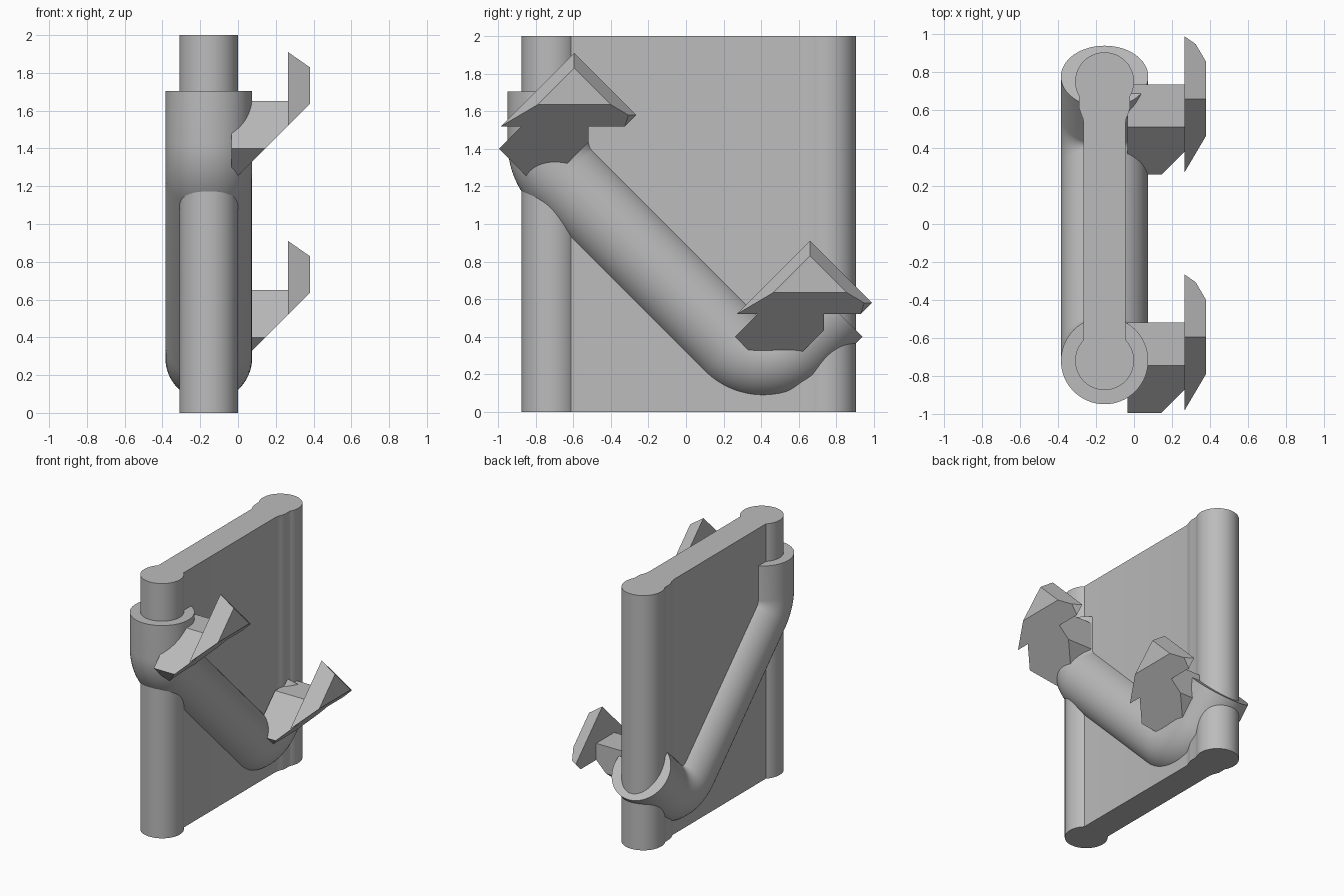
import bpy, bmesh, math
from mathutils import Vector

if "Cube" in bpy.data.objects:
    bpy.data.objects.remove(bpy.data.objects["Cube"])

grey = bpy.data.materials.new("plain grey")
grey.diffuse_color = (0.5, 0.5, 0.5, 1)
grey.use_nodes = True
grey.node_tree.nodes["Principled BSDF"].inputs["Base Color"].default_value = grey.diffuse_color
CX = -0.155  # centre plane of panel and tube


def finish(name, bm, smooth=False):
    bmesh.ops.remove_doubles(bm, verts=bm.verts, dist=1e-5)
    bmesh.ops.recalc_face_normals(bm, faces=bm.faces)
    me = bpy.data.meshes.new(name)
    bm.to_mesh(me)
    bm.free()
    me.materials.append(grey)
    ob = bpy.data.objects.new(name, me)
    bpy.context.collection.objects.link(ob)
    if smooth:
        bpy.ops.object.select_all(action='DESELECT')
        ob.select_set(True)
        bpy.context.view_layer.objects.active = ob
        bpy.ops.object.shade_smooth_by_angle(angle=math.radians(30))
    return ob


def loft(bm, rings):
    """Skin a list of equal-length rings and cap both ends."""
    vs = [[bm.verts.new(p) for p in r] for r in rings]
    n = len(vs[0])
    for a, b in zip(vs, vs[1:]):
        for i in range(n):
            j = (i + 1) % n
            bm.faces.new((a[i], a[j], b[j], b[i]))
    bm.faces.new(vs[0])
    bm.faces.new(vs[-1])


# panel with a round post along each edge, extruded from its plan outline
r, half, n = 0.155, 0.11, 32
a = math.asin(half / r)
half_plan = []
for i in range(n + 1):  # front post, from its nose round to the slab
    t = (math.pi - a) * i / n
    half_plan.append((r * math.sin(t), -0.72 - r * math.cos(t)))
# back post, whose neck flares smoothly into the slab
half_plan += [(0.11, 0.53), (0.114, 0.555), (0.124, 0.58), (0.134, 0.61)]
for i in range(n + 1):
    t = math.radians(120) * (1 - i / n)
    half_plan.append((r * math.sin(t), 0.75 + r * math.cos(t)))
plan = half_plan + [(-x, y) for x, y in half_plan[-2:0:-1]]
bm = bmesh.new()
loft(bm, [[(CX + x, y, z) for x, y in plan] for z in (0, 2)])
finish("panel_with_posts", bm, True)


# bent tube: down the front post, diagonally across, and up to the back post
def fillet(p0, p, p1, radius, steps):
    d0, d1 = (p0 - p).normalized(), (p1 - p).normalized()
    ang = d0.angle(d1)
    c = p + (d0 + d1).normalized() * radius / math.sin(ang / 2)
    s = p + d0 * radius / math.tan(ang / 2) - c
    e = p + d1 * radius / math.tan(ang / 2) - c
    w = s.angle(e)
    return [c + (s * math.sin(w * (1 - k / steps)) + e * math.sin(w * k / steps)) / math.sin(w)
            for k in range(steps + 1)]


top, bend1 = Vector((CX, -0.72, 1.705)), Vector((CX, -0.72, 1.325))
bend2, end = Vector((CX, 0.41, 0.195)), Vector((CX, 0.777, 0.562))
path = [top] + fillet(top, bend1, bend2, 0.26, 10) + fillet(bend1, bend2, end, 0.235, 16) + [end]
rings = []
for i, p in enumerate(path):
    if i == 0:
        d = path[1] - p
    elif i == len(path) - 1:
        d = p - path[-2]
    else:
        d = (path[i + 1] - p).normalized() + (p - path[i - 1]).normalized()
    d.normalize()
    side = Vector((0, -d.z, d.y))
    rings.append([p + 0.23 * (Vector((math.cos(t), 0, 0)) + side * math.sin(t))
                  for t in (2 * math.pi * k / 64 for k in range(64))])
bm = bmesh.new()
loft(bm, rings)
finish("bent_tube", bm, True)


# hook brackets: arm and tilted end plate, both trimmed by a 45 degree underside
def trimmed(name, rings, dy, dz):
    bm = bmesh.new()
    loft(bm, rings)
    cut = bmesh.ops.bisect_plane(bm, geom=bm.verts[:] + bm.edges[:] + bm.faces[:],
                                 plane_co=(0, 0, 1.255), plane_no=(1, 0, -1), clear_outer=True)
    edges = [e for e in cut['geom_cut'] if isinstance(e, bmesh.types.BMEdge)]
    bmesh.ops.contextual_create(bm, geom=edges)
    bmesh.ops.translate(bm, vec=(0, dy, dz), verts=bm.verts)
    finish(name, bm)


arm = [(-0.995, 1.40), (-0.745, 1.65), (-0.52, 1.65), (-0.52, 1.435), (-0.775, 1.18)]


def plate(inset):
    """Rectangle turned 45 degrees, shrunk evenly by the inset."""
    apex, right, left = 1.91 - inset, 0.33, 0.60
    r_len, l_len = right - inset, left - inset
    y = -0.595
    return [(y, apex), (y + r_len, apex - r_len),
            (y + r_len - l_len, apex - r_len - l_len), (y - l_len, apex - l_len)]


for label, dy, dz in (("front", 0, 0), ("back", 1.255, -1.0)):
    trimmed(label + "_bracket_arm", [[(x, y, z) for y, z in arm] for x in (-0.035, 0.265)], dy, dz)
    trimmed(label + "_bracket_plate",
            [[(x, y, z) for y, z in plate(s)] for x, s in ((0.265, 0), (0.38, 0.08))], dy, dz)
